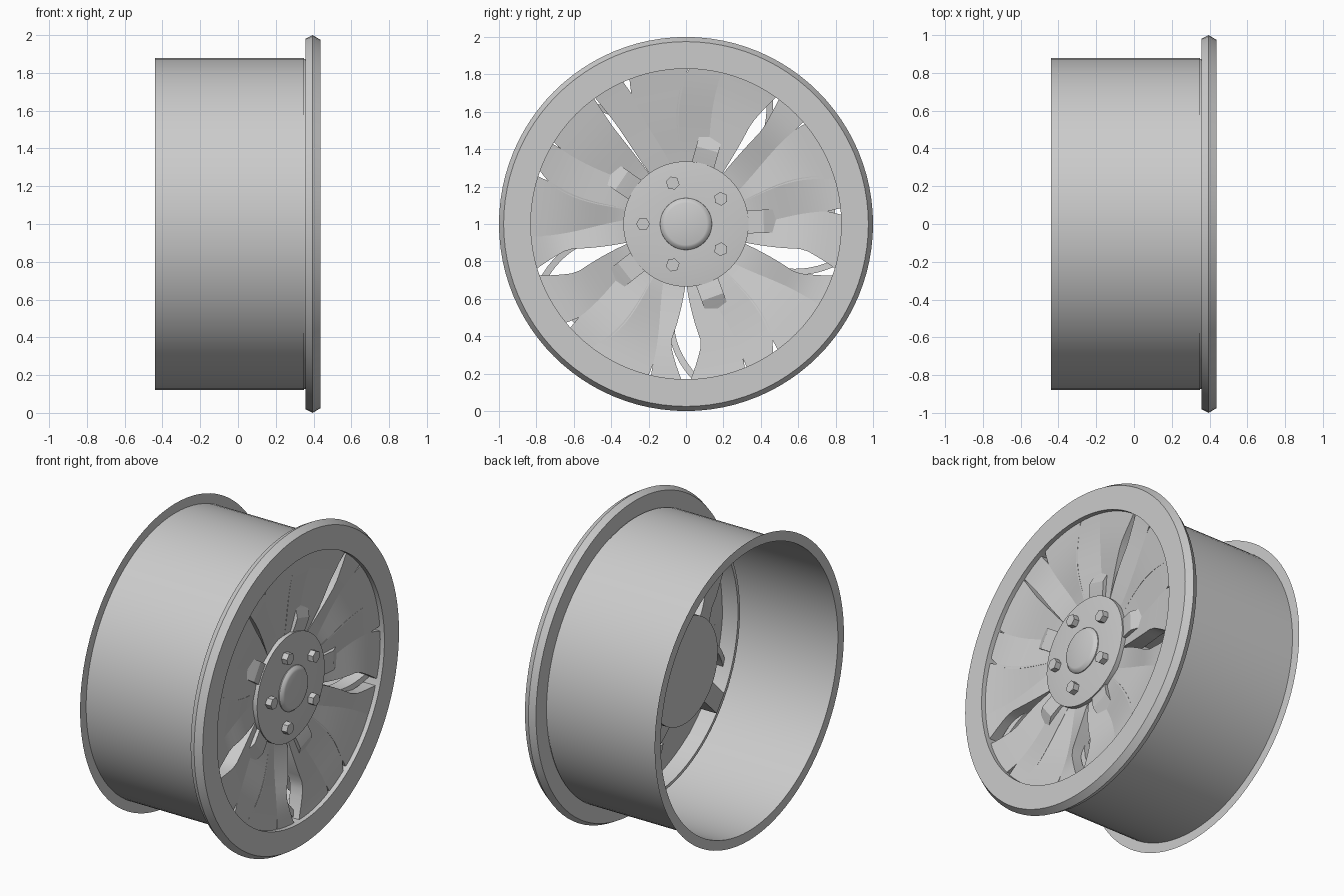
import bpy, bmesh, math
from math import sin, cos, pi, radians

if "Cube" in bpy.data.objects:
    bpy.data.objects.remove(bpy.data.objects["Cube"])

SEG = 96


def pt(x, r, a):
    return (x, r * cos(a), 1 + r * sin(a))


def finish(bm, name, angle=30):
    bmesh.ops.remove_doubles(bm, verts=bm.verts, dist=1e-5)
    bmesh.ops.recalc_face_normals(bm, faces=bm.faces)
    me = bpy.data.meshes.new(name)
    bm.to_mesh(me)
    bm.free()
    ob = bpy.data.objects.new(name, me)
    bpy.context.collection.objects.link(ob)
    bpy.ops.object.select_all(action='DESELECT')
    ob.select_set(True)
    bpy.context.view_layer.objects.active = ob
    bpy.ops.object.shade_smooth_by_angle(angle=radians(angle))
    return ob


def lathe(name, profile, closed=False):
    """Spin an (x, radius) profile around the wheel axis."""
    bm = bmesh.new()
    rings = [[bm.verts.new(pt(x, r, 2 * pi * i / SEG)) for i in range(SEG)]
             for x, r in profile]
    pairs = list(zip(rings, rings[1:])) + ([(rings[-1], rings[0])] if closed else [])
    for p, q in pairs:
        for i in range(SEG):
            j = (i + 1) % SEG
            bm.faces.new((p[i], p[j], q[j], q[i]))
    for (x, r), ring in zip(profile, rings):
        if r < 0.001:
            bmesh.ops.pointmerge(bm, verts=ring, merge_co=pt(x, 0, 0))
    return finish(bm, name)


def strip(name, sections):
    """Solid strip through quad sections: (r, a_lo, a_hi, x_lo, x_hi, depth)."""
    bm = bmesh.new()
    rows = []
    for r, lo, hi, xl, xh, d in sections:
        lo, hi = radians(lo), radians(hi)
        rows.append([bm.verts.new(pt(*c)) for c in
                     ((xl, r, lo), (xh, r, hi), (xh - d, r, hi), (xl - d, r, lo))])
    for p, q in zip(rows, rows[1:]):
        for i in range(4):
            j = (i + 1) % 4
            bm.faces.new((p[i], p[j], q[j], q[i]))
    bm.faces.new(rows[0])
    bm.faces.new(rows[-1])
    return finish(bm, name)


# Barrel with thin rear flange
lathe("barrel", [(-0.44, 0.94), (-0.44, 0.88), (0.35, 0.88), (0.35, 0.86)])

# Front rim with bevelled outer lip and inner wall
lathe("front_rim", [(0.437, 0.83), (0.437, 0.975), (0.395, 1.0), (0.357, 0.98),
                    (0.357, 0.875), (0.30, 0.865), (0.22, 0.85), (0.22, 0.83)], closed=True)

# Hub and raised centre cap
lathe("hub", [(0.01, 0), (0.01, 0.33), (0.355, 0.335), (0.368, 0.335),
              (0.378, 0.25), (0.38, 0.13), (0.38, 0)])
lathe("centre_cap", [(0.36, 0.14), (0.385, 0.138), (0.40, 0.125), (0.405, 0.112), (0.405, 0)])

# Lug nuts
for k in range(5):
    a = radians(36 + 72 * k)
    bm = bmesh.new()
    rings = [[bm.verts.new((x, 0.23 * cos(a) + 0.037 * cos(a + i * pi / 3),
                            1 + 0.23 * sin(a) + 0.037 * sin(a + i * pi / 3)))
              for i in range(6)] for x in (0.34, 0.415)]
    for i in range(6):
        j = (i + 1) % 6
        bm.faces.new((rings[0][i], rings[0][j], rings[1][j], rings[1][i]))
    bm.faces.new(rings[0])
    bm.faces.new(rings[1])
    finish(bm, "lug_nut")

# Deep structural bars that show beside the hub and dive behind the blades
for k in range(5):
    c = 2 + 72 * k
    secs = []
    for r, x, d in ((0.26, 0.34, 0.28), (0.36, 0.365, 0.29), (0.42, 0.375, 0.28),
                    (0.47, 0.355, 0.24), (0.55, 0.32, 0.19), (0.80, 0.33, 0.13)):
        w = math.degrees(math.asin(0.062 / r))
        secs.append((r, c - w, c + w, x, x, d))
    strip("spoke_bar", secs)

# Swirling blades: four per sector, with slits and a pointed window between sectors
WINDOW = [7.5, 6.0, 3.0, 1.0, 6.0]
BOUNDS = [0, 19, 37, 54, 72]
SLIT = [0, 0.3, 0.0, 0.4, 0]
STEPS = 12


def edge(k, b, t, side):
    """Angle of one blade border at fraction t of the blade length."""
    if b in (0, 4):
        w = WINDOW[(k + (b == 4)) % 5]
        shape = t / 0.62 if t < 0.62 else 1 - 0.85 * (t - 0.62) / 0.38
        return BOUNDS[b] + (w if b == 0 else -w) * shape
    bend = (7, -5, 9)[b - 1] * (t - 0.5) + 3.5 * sin(pi * t)
    gap = SLIT[b] * max(0, sin(pi * min(1, max(0, (t - 0.25) / 0.85))))
    if t > 0.8:
        gap += 5 * (t - 0.8) * ((k + b) % 3)
    return BOUNDS[b] + bend + side * gap - side * 0.6


for k in range(5):
    base = 270 + 72 * k
    for b in range(4):
        secs = []
        for s in range(STEPS + 1):
            t = s / STEPS
            r = 0.30 + 0.55 * t
            x = 0.335 + 0.075 * t
            lift = 0.014 * sin(pi * min(1, t * 1.1)) * (1 if b % 2 else -1)
            secs.append((r, base + edge(k, b, t, 1), base + edge(k, b + 1, t, -1),
                         x - lift, x + lift, 0.10 - 0.02 * t))
        strip("blade", secs)

# Slim blades crossing the windows behind the main ones
for k in range(5):
    base = 270 + 72 * k
    secs = []
    for s in range(9):
        t = s / 8
        a = base - 8 + 13 * t ** 1.4
        secs.append((0.55 + 0.30 * t, a - 1.6, a + 1.6, 0.31 + 0.06 * t, 0.31 + 0.06 * t, 0.09))
    strip("cross_blade", secs)
